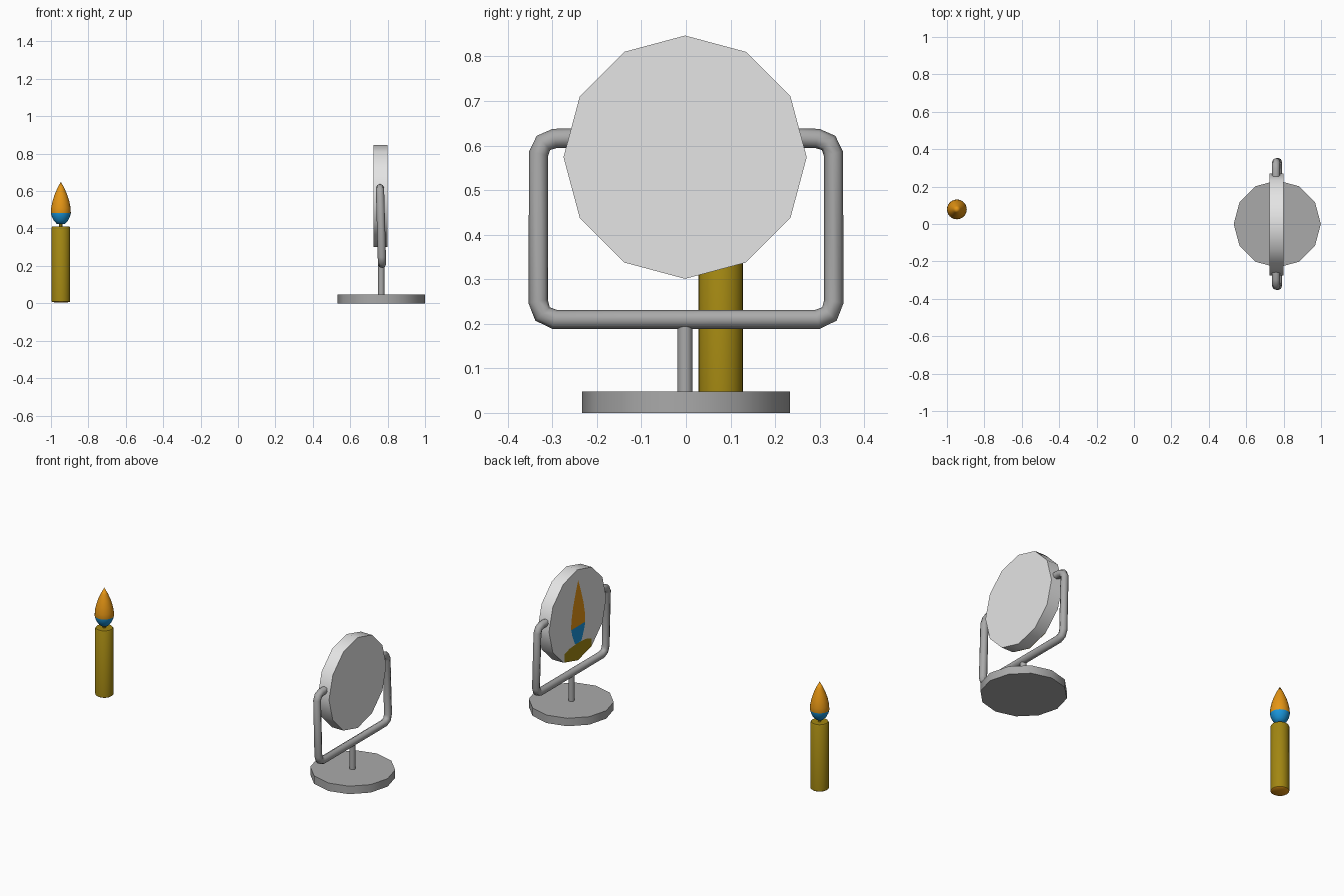
import bpy, bmesh, math
from mathutils import Matrix, Vector

if "Cube" in bpy.data.objects:
    bpy.data.objects.remove(bpy.data.objects["Cube"])


def material(name, rgb):
    m = bpy.data.materials.new(name)
    m.use_nodes = True
    col = (*rgb, 1)
    m.diffuse_color = col
    m.node_tree.nodes["Principled BSDF"].inputs["Base Color"].default_value = col
    return m


MIRROR = material("light grey", (0.78, 0.78, 0.78))
METAL = material("mid grey", (0.40, 0.40, 0.40))
WAX = material("olive wax", (0.36, 0.24, 0.006))
ORANGE = material("flame orange", (0.78, 0.30, 0.007))
BLUE = material("flame blue", (0.01, 0.30, 0.70))


def finish(obj, angle=40):
    bpy.ops.object.select_all(action="DESELECT")
    obj.select_set(True)
    bpy.context.view_layer.objects.active = obj
    bpy.ops.object.shade_smooth_by_angle(angle=math.radians(angle))


def add_mesh(name, bm, mats):
    me = bpy.data.meshes.new(name)
    bm.to_mesh(me)
    bm.free()
    for m in mats:
        me.materials.append(m)
    obj = bpy.data.objects.new(name, me)
    bpy.context.collection.objects.link(obj)
    return obj


def lathe(name, profile, sides, loc, mats, rule=None, axis="Z"):
    """Spin (radius, height) points round an axis; rule picks a material per face."""
    bm = bmesh.new()
    rings = [[bm.verts.new((r * math.cos(2 * math.pi * i / sides),
                            r * math.sin(2 * math.pi * i / sides), h))
              for i in range(sides)] for r, h in profile]
    for low, high in zip(rings, rings[1:]):
        for i in range(sides):
            j = (i + 1) % sides
            bm.faces.new((low[i], low[j], high[j], high[i]))
    bmesh.ops.remove_doubles(bm, verts=bm.verts, dist=1e-5)
    bmesh.ops.recalc_face_normals(bm, faces=bm.faces)
    if rule:
        for f in bm.faces:
            f.material_index = rule(f)
    if axis == "X":
        bmesh.ops.rotate(bm, verts=bm.verts, matrix=Matrix.Rotation(math.pi / 2, 3, "Y"))
    bmesh.ops.translate(bm, verts=bm.verts, vec=Vector(loc))
    obj = add_mesh(name, bm, mats)
    finish(obj)
    return obj


def cylinder(name, r, z0, z1, sides, loc, mat, axis="Z"):
    return lathe(name, [(0, z0), (r, z0), (r, z1), (0, z1)], sides, loc, [mat], axis=axis)


# Mirror stand: base, stem and disc
SX, DISC_Z = 0.766, 0.574
cylinder("stand_base", 0.233, 0, 0.048, 12, (SX, 0, 0), METAL)
cylinder("stand_stem", 0.017, 0.04, 0.21, 12, (SX, -0.002, 0), METAL)
cylinder("mirror_disc", 0.273, 0.725, 0.80, 12, (0, -0.002, DISC_Z), MIRROR, axis="X")

# Bent tube frame that holds the disc on both sides
half = [(0.25, 0.617), (0.295, 0.616), (0.32, 0.606), (0.331, 0.582),
        (0.332, 0.25), (0.322, 0.222), (0.295, 0.210)]
path = half + [(-y, z) for y, z in reversed(half)]
curve = bpy.data.curves.new("mirror_frame", "CURVE")
curve.dimensions = "3D"
curve.bevel_depth = 0.022
curve.bevel_resolution = 2
curve.use_fill_caps = True
spline = curve.splines.new("POLY")
spline.points.add(len(path) - 1)
for p, (y, z) in zip(spline.points, path):
    p.co = (0.770 - 0.027 * (z - 0.21), y, z, 1)
curve.materials.append(METAL)
frame = bpy.data.objects.new("mirror_frame", curve)
bpy.context.collection.objects.link(frame)
bpy.ops.object.select_all(action="DESELECT")
frame.select_set(True)
bpy.context.view_layer.objects.active = frame
bpy.ops.object.convert(target="MESH")
finish(bpy.context.view_layer.objects.active, 50)


# Reflection of the candle on the mirror's inner face, as flat plates
def plate(name, outline, x, mat):
    pts = outline + [(-y, z) for y, z in reversed(outline) if y > 0]
    bm = bmesh.new()
    f = bm.faces.new([bm.verts.new((x, y - 0.002, DISC_Z + z)) for y, z in pts])
    f.normal_update()
    if f.normal.x > 0:
        f.normal_flip()
    add_mesh(name, bm, [mat])


plate("reflected_candle", [(0, -0.168), (0.08, -0.174), (0.13, -0.19),
                           (0.13, -0.238), (0, -0.273)], 0.723, WAX)
plate("reflected_flame_base", [(0, -0.066), (0.067, -0.066), (0.055, -0.11),
                               (0.03, -0.165), (0, -0.168)], 0.721, BLUE)
plate("reflected_flame", [(0, 0.21), (0.025, 0.14), (0.05, 0.06),
                          (0.066, -0.02), (0.067, -0.066), (0, -0.066)], 0.721, ORANGE)

# Candle with wick and two-colour flame
CANDLE = (-0.947, 0.078, 0)
lathe("candle_body", [(0, 0.004), (0.045, 0.006), (0.05, 0.01), (0.05, 0.404),
                      (0.046, 0.41), (0, 0.41)], 24, CANDLE, [WAX, ORANGE],
      lambda f: int(f.normal.z < -0.5))
cylinder("candle_wick", 0.009, 0.40, 0.43, 8, CANDLE, WAX)
lathe("candle_flame", [(0, 0.422), (0.022, 0.425), (0.038, 0.442), (0.048, 0.462),
                       (0.053, 0.482), (0.052, 0.51), (0.045, 0.545), (0.034, 0.58),
                       (0.019, 0.615), (0, 0.65)], 24, CANDLE, [ORANGE, BLUE],
      lambda f: int(f.calc_center_median().z < 0.48))
